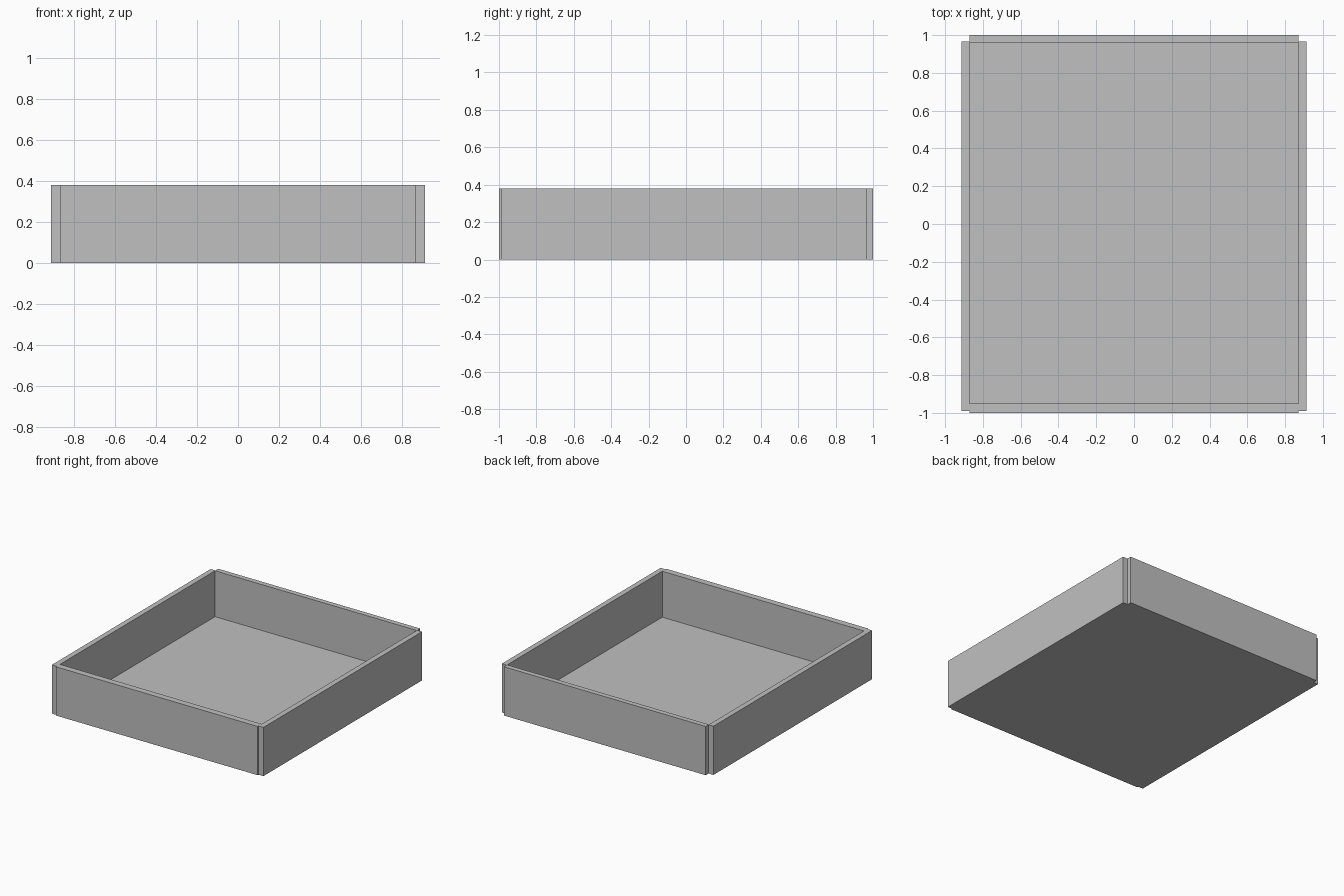
import bpy

default = bpy.data.objects.get("Cube")
if default:
    bpy.data.objects.remove(default, do_unlink=True)

grey = bpy.data.materials.new("light_grey")
grey.use_nodes = True
colour = (0.53, 0.53, 0.53, 1.0)
grey.diffuse_color = colour
grey.node_tree.nodes["Principled BSDF"].inputs["Base Color"].default_value = colour

HEIGHT = 0.38
INNER_X, OUTER_X = 0.87, 0.912


def panel(name, x, y, z):
    """Add a flat box spanning the given (low, high) ranges."""
    spans = (x, y, z)
    bpy.ops.mesh.primitive_cube_add(size=1, location=[(a + b) / 2 for a, b in spans])
    obj = bpy.context.object
    obj.name = name
    obj.scale = [b - a for a, b in spans]
    bpy.ops.object.transform_apply(location=False, rotation=False, scale=True)
    obj.data.materials.append(grey)
    return obj


# Floor panel set between the walls
panel("floor", (-INNER_X, INNER_X), (-0.95, 0.96), (0, 0.022))

# End walls, standing slightly proud of the side walls
panel("front_wall", (-INNER_X, INNER_X), (-1.0, -0.95), (0, HEIGHT))
panel("back_wall", (-INNER_X, INNER_X), (0.96, 1.0), (0, HEIGHT))

# Side walls, leaving small notches at the corners
for name, side in (("left_wall", 1), ("right_wall", -1)):
    panel(name, sorted((side * INNER_X, side * OUTER_X)), (-0.99, 0.965), (0, HEIGHT))
